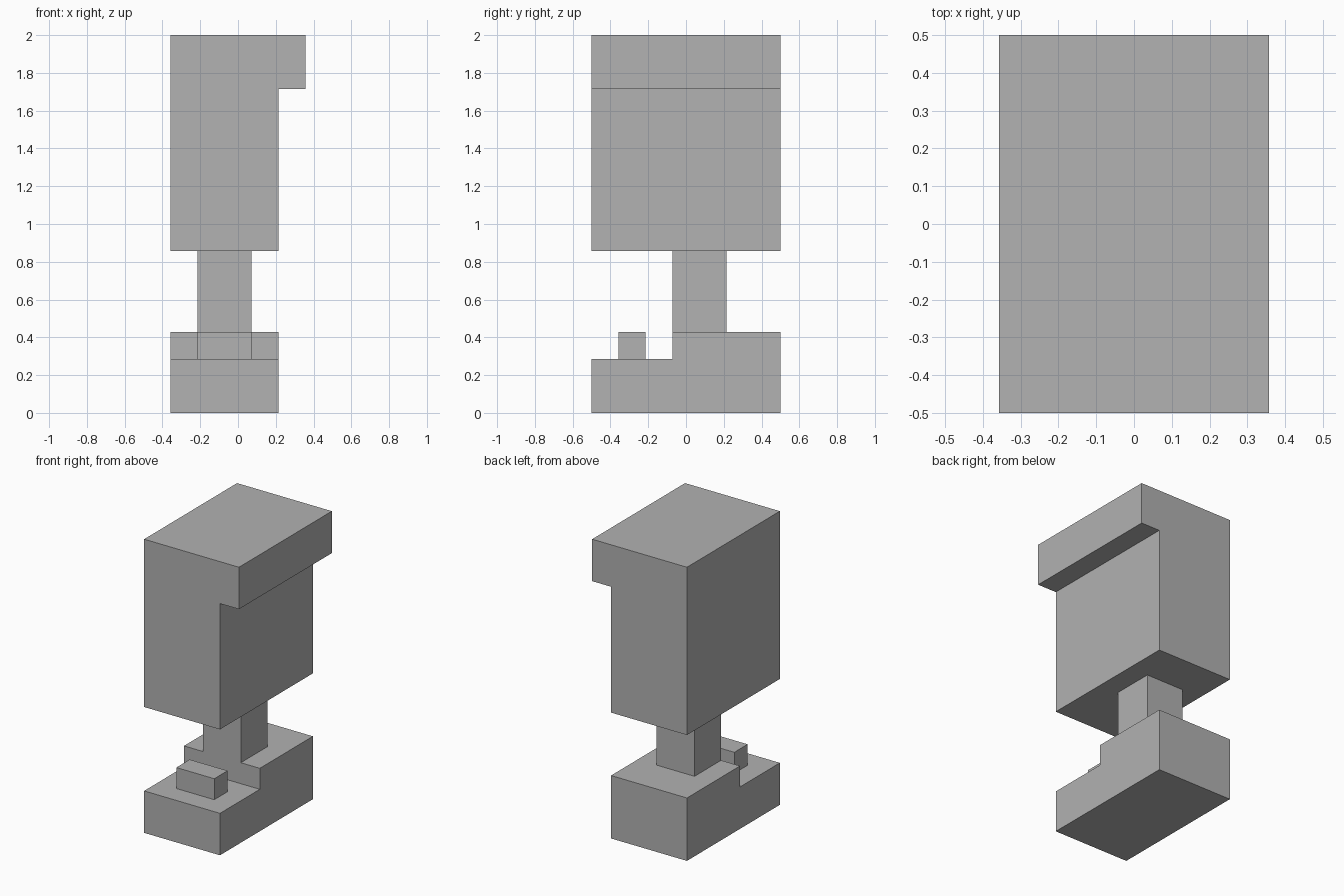
import bpy
import bmesh
from mathutils import Vector

cube = bpy.data.objects.get("Cube")
if cube:
    bpy.data.objects.remove(cube, do_unlink=True)

U = 1 / 7  # modelling grid: the model is fourteen units tall

grey = bpy.data.materials.new("plain_grey")
grey.use_nodes = True
colour = (0.445, 0.445, 0.445, 1)
grey.diffuse_color = colour
grey.node_tree.nodes["Principled BSDF"].inputs["Base Color"].default_value = colour


def extrude_profile(name, corners, direction):
    """Extrude a closed planar profile, given in grid units."""
    bm = bmesh.new()
    face = bm.faces.new([bm.verts.new(Vector(c) * U) for c in corners])
    result = bmesh.ops.extrude_face_region(bm, geom=[face])
    moved = [g for g in result["geom"] if isinstance(g, bmesh.types.BMVert)]
    bmesh.ops.translate(bm, verts=moved, vec=Vector(direction) * U)
    bmesh.ops.recalc_face_normals(bm, faces=bm.faces)
    mesh = bpy.data.meshes.new(name)
    bm.to_mesh(mesh)
    bm.free()
    mesh.materials.append(grey)
    obj = bpy.data.objects.new(name, mesh)
    bpy.context.collection.objects.link(obj)
    return obj


def block(name, low, high):
    (x0, y0, z0), (x1, y1, z1) = low, high
    base = [(x0, y0, z0), (x1, y0, z0), (x1, y1, z0), (x0, y1, z0)]
    return extrude_profile(name, base, (0, 0, z1 - z0))


# Upper body with the ledge along its left side
body = [(-2.5, 6), (1.5, 6), (1.5, 12), (2.5, 12), (2.5, 14), (-2.5, 14)]
extrude_profile("upper_body", [(x, -3.5, z) for x, z in body], (0, 7, 0))

# Stepped foot, low at the front
foot = [(-3.5, 0), (3.5, 0), (3.5, 3), (-0.5, 3), (-0.5, 2), (-3.5, 2)]
extrude_profile("stepped_foot", [(-2.5, y, z) for y, z in foot], (4, 0, 0))

# Post joining foot and body, and the small block on the front step
block("post", (-1.5, -0.5, 3), (0.5, 1.5, 6))
block("toe_block", (-1.5, -2.5, 2), (0.5, -1.5, 3))
